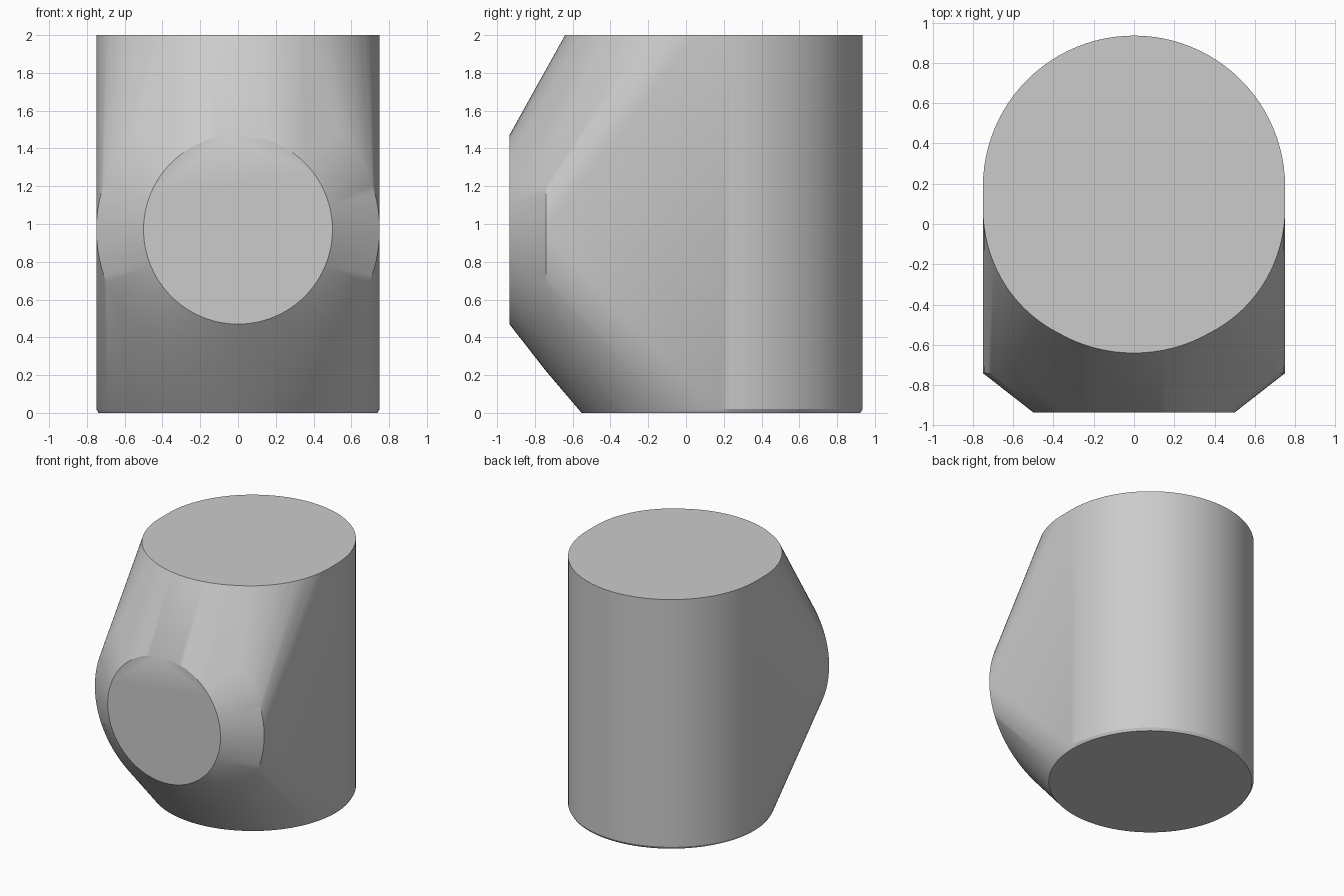
import bpy
import bmesh
import math
from mathutils import Matrix

cube = bpy.data.objects.get("Cube")
if cube:
    bpy.data.objects.remove(cube, do_unlink=True)

SEGMENTS = 96

grey = bpy.data.materials.new("plain_grey")
grey.use_nodes = True
grey.diffuse_color = (0.6, 0.6, 0.6, 1)
grey.node_tree.nodes["Principled BSDF"].inputs["Base Color"].default_value = grey.diffuse_color

bm = bmesh.new()


def ring(radius, y, z, facing_front=False):
    """Add a circle of points, lying flat or turned to face the front."""
    matrix = Matrix.Translation((0, y, z))
    if facing_front:
        matrix = matrix @ Matrix.Rotation(math.pi / 2, 4, "X")
    bmesh.ops.create_circle(bm, segments=SEGMENTS, radius=radius, matrix=matrix)


# Upright round body with a slight chamfer at the foot
ring(0.738, 0.185, 0.0)
ring(0.75, 0.185, 0.02)
ring(0.75, 0.185, 2.135)

# Round front boss with a chamfered rim
ring(0.75, -0.74, 0.97, facing_front=True)
ring(0.5, -0.935, 0.97, facing_front=True)

# Wrap a tight skin around all rings
hull = bmesh.ops.convex_hull(bm, input=bm.verts[:])
inside = {g for g in hull["geom_interior"] if isinstance(g, bmesh.types.BMVert)}
bmesh.ops.delete(bm, geom=list(inside), context="VERTS")
bmesh.ops.delete(bm, geom=[e for e in bm.edges if not e.link_faces], context="EDGES")

# Cut the top level and close it
cut = bmesh.ops.bisect_plane(bm, geom=bm.verts[:] + bm.edges[:] + bm.faces[:],
                             plane_co=(0, 0, 2), plane_no=(0, 0, 1), clear_outer=True)
rim = [g for g in cut["geom_cut"] if isinstance(g, bmesh.types.BMEdge)]
bmesh.ops.edgeloop_fill(bm, edges=rim)

# Merge the flat caps and sides into clean faces
bmesh.ops.dissolve_limit(bm, angle_limit=math.radians(0.2),
                         verts=bm.verts[:], edges=bm.edges[:])
bmesh.ops.recalc_face_normals(bm, faces=bm.faces[:])

mesh = bpy.data.meshes.new("rounded_body")
bm.to_mesh(mesh)
bm.free()
mesh.materials.append(grey)
body = bpy.data.objects.new("rounded_body", mesh)
bpy.context.collection.objects.link(body)

bpy.ops.object.select_all(action="DESELECT")
body.select_set(True)
bpy.context.view_layer.objects.active = body
bpy.ops.object.shade_smooth_by_angle(angle=math.radians(30))
